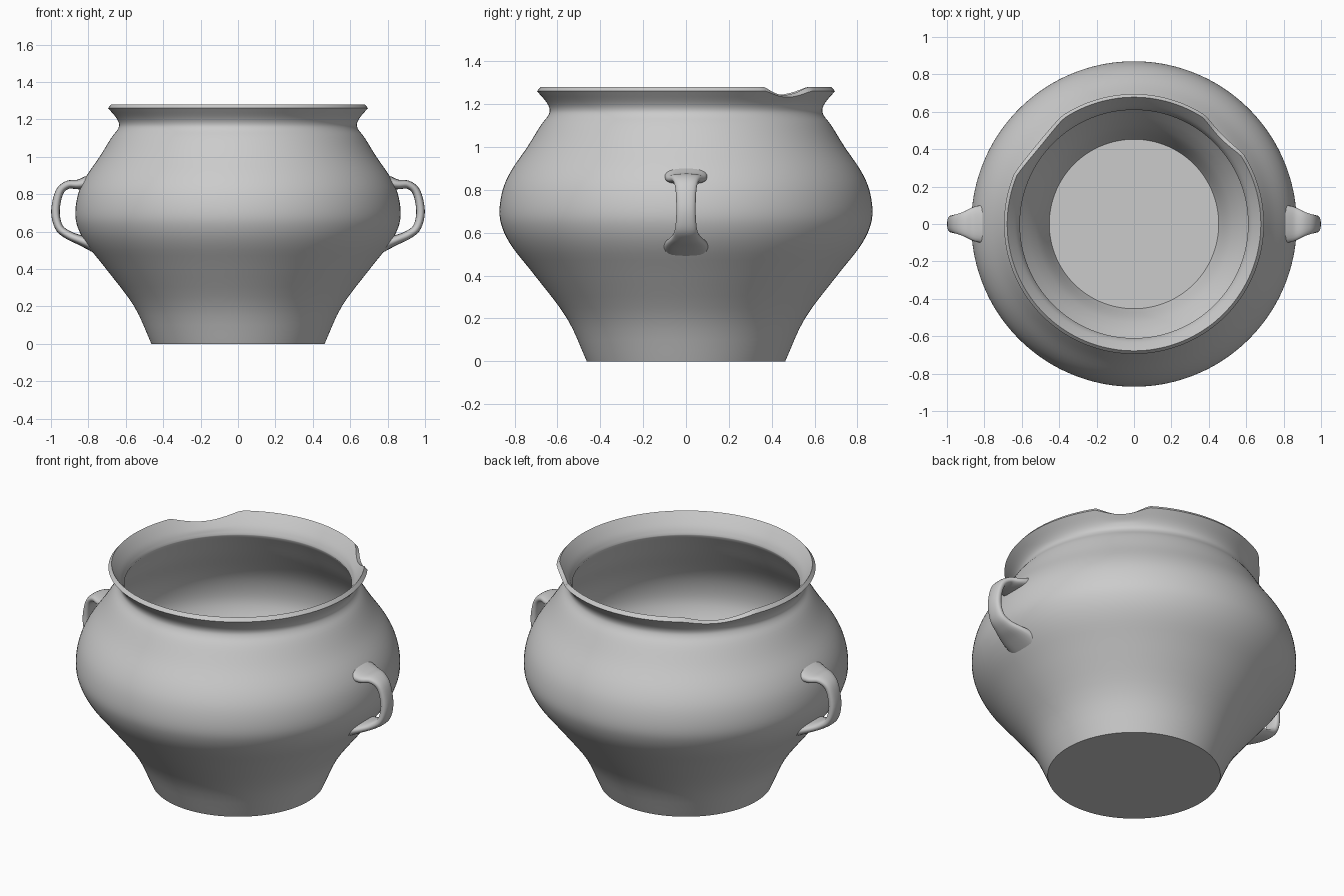
import bpy, bmesh, math
from mathutils import Vector

if "Cube" in bpy.data.objects:
    bpy.data.objects.remove(bpy.data.objects["Cube"])


def spline(points, steps):
    """Catmull-Rom curve through points of any dimension."""
    p = [Vector(q) for q in points]
    p = [p[0] * 2 - p[1]] + p + [p[-1] * 2 - p[-2]]
    out = []
    for i in range(1, len(p) - 2):
        a, b, c, d = p[i - 1:i + 3]
        for s in range(steps):
            t = s / steps
            out.append(0.5 * (2 * b + (c - a) * t + (2 * a - 5 * b + 4 * c - d) * t * t
                              + (3 * b - a - 3 * c + d) * t ** 3))
    return out + [p[-2]]


def finish(bm, name, angle):
    bmesh.ops.recalc_face_normals(bm, faces=bm.faces)
    me = bpy.data.meshes.new(name)
    bm.to_mesh(me)
    bm.free()
    ob = bpy.data.objects.new(name, me)
    bpy.context.collection.objects.link(ob)
    bpy.ops.object.select_all(action='DESELECT')
    ob.select_set(True)
    bpy.context.view_layer.objects.active = ob
    bpy.ops.object.shade_smooth_by_angle(angle=math.radians(angle))
    return ob


def bridge(bm, rings):
    for a, b in zip(rings, rings[1:]):
        n = len(a)
        for i in range(n):
            j = (i + 1) % n
            bm.faces.new((a[i], a[j], b[j], b[i]))


# Pot profile as (radius, height): outside, lip, inside
outer = spline([(.463, 0), (.555, .2), (.705, .4), (.808, .53), (.856, .62), (.87, .70),
                (.855, .80), (.815, .89), (.74, 1.0), (.678, 1.10), (.644, 1.145),
                (.636, 1.175), (.652, 1.21), (.695, 1.26)], 4)
lip = spline([(.678, 1.28), (.652, 1.245), (.625, 1.205), (.61, 1.17)], 3)
inner = spline([(.61, 1.165), (.65, 1.10), (.71, 1.0), (.785, .89), (.825, .80), (.84, .70),
                (.825, .62), (.778, .53), (.675, .4), (.525, .2), (.453, .04)], 3)
profile = outer + lip + inner

# Chips broken out of the rim: start and end angle in degrees
chips = [(33, 56.5), (124, 157)]


def chip_depth(deg):
    for lo, hi in chips:
        if lo < deg < hi:
            return math.sin(math.pi * (deg - lo) / (hi - lo)) ** 0.9
    return 0.0


# Pot body, with rim points sliding down the flare inside each chip
SEG = 144
bm = bmesh.new()
rings = []
for r, z in profile:
    ring = []
    for k in range(SEG):
        deg = 360 * k / SEG
        rr, zz, d = r, z, chip_depth(deg)
        if d and z > 1.19:
            w = d * (z - 1.19) / .09
            inside = (r, z) in [tuple(q) for q in lip]
            rr -= (.027 if inside else .03) * w
            zz -= (.038 if inside else .036) * w
        a = math.radians(deg)
        ring.append(bm.verts.new((rr * math.cos(a), rr * math.sin(a), zz)))
    rings.append(ring)
bridge(bm, rings)
bm.faces.new(rings[0])
bm.faces.new(rings[-1])
finish(bm, "pot_body", 35)


# Strap handles: path of (x, z, half width, half thickness)
path = spline([(.79, .865, .105, .04), (.855, .852, .092, .026), (.91, .850, .066, .022),
               (.955, .81, .050, .022), (.976, .71, .045, .023), (.958, .625, .050, .022),
               (.91, .583, .064, .023), (.84, .553, .094, .027), (.77, .53, .11, .04)], 5)
for side, name in ((1, "handle_right"), (-1, "handle_left")):
    bm = bmesh.new()
    rings = []
    for i, (x, z, w, t) in enumerate(path):
        nxt, prv = path[min(i + 1, len(path) - 1)], path[max(i - 1, 0)]
        tan = Vector((nxt[0] - prv[0], nxt[1] - prv[1])).normalized()
        ring = []
        for k in range(24):
            a = math.tau * k / 24
            c, s = math.cos(a), math.sin(a)
            u = w * math.copysign(abs(c) ** 0.8, c)
            v = t * math.copysign(abs(s) ** 0.8, s)
            ring.append(bm.verts.new((side * (x - tan.y * v), u, z + tan.x * v)))
        rings.append(ring)
    bridge(bm, rings)
    bm.faces.new(rings[0])
    bm.faces.new(rings[-1])
    finish(bm, name, 50)
